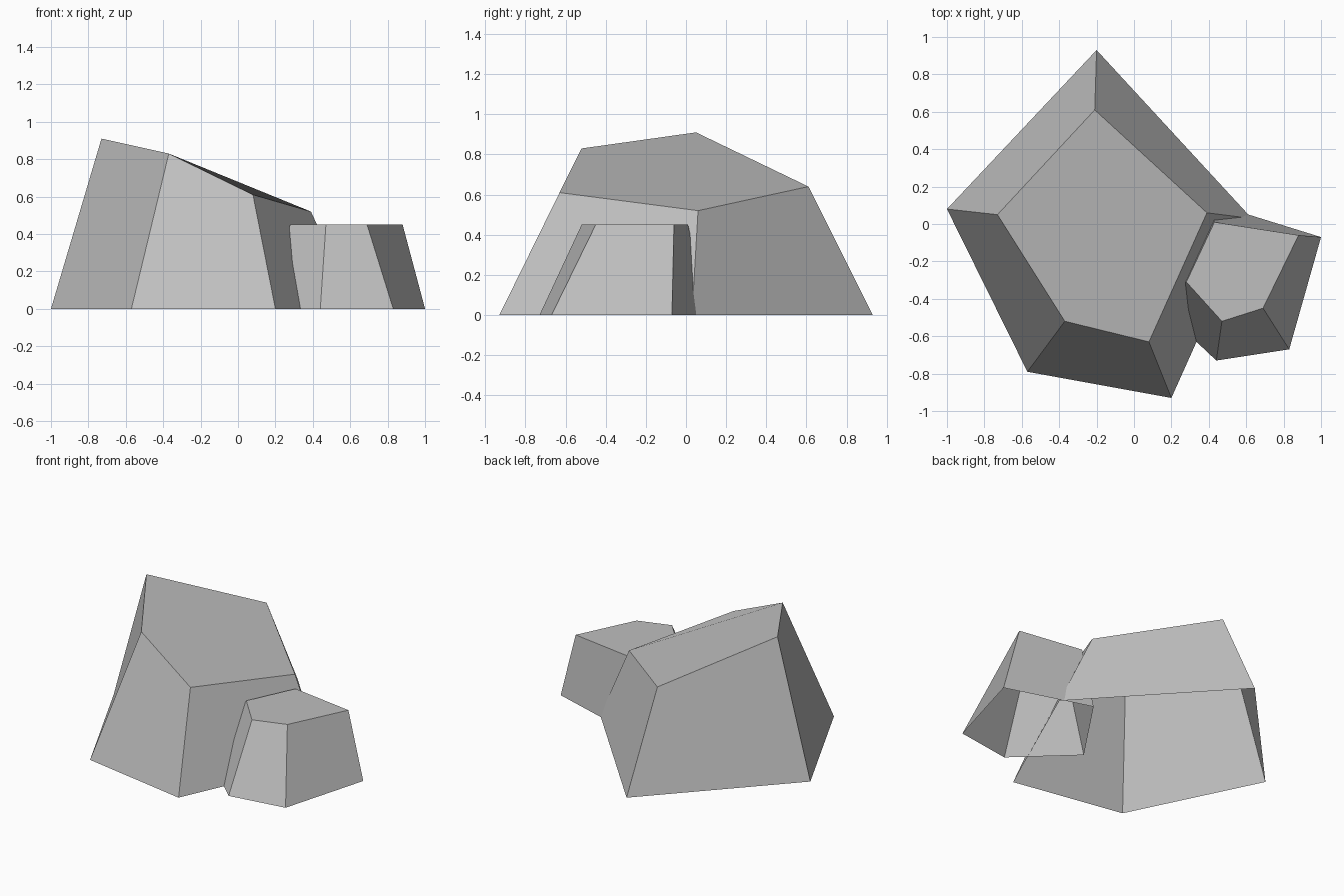
import bpy
import bmesh

cube = bpy.data.objects.get("Cube")
if cube:
    bpy.data.objects.remove(cube, do_unlink=True)

# One plain grey stone colour
STONE = (0.52, 0.52, 0.52, 1.0)
stone = bpy.data.materials.new("stone_grey")
stone.use_nodes = True
stone.diffuse_color = STONE
shader = stone.node_tree.nodes["Principled BSDF"]
shader.inputs["Base Color"].default_value = STONE
shader.inputs["Roughness"].default_value = 1.0


def make_rock(name, base, top):
    """Faceted rock: a ground outline joined to a top outline, open below."""
    bm = bmesh.new()
    low = [bm.verts.new((x, y, 0)) for x, y in base]
    high = [bm.verts.new(p) for p in top]
    count = len(low)
    for i in range(count):
        j = (i + 1) % count
        bm.faces.new((low[i], low[j], high[j], high[i]))
    bm.faces.new(high)
    mesh = bpy.data.meshes.new(name)
    bm.to_mesh(mesh)
    bm.free()
    mesh.materials.append(stone)
    rock = bpy.data.objects.new(name, mesh)
    bpy.context.collection.objects.link(rock)
    return rock


# Large rock with a sloping top
make_rock(
    "large_rock",
    [(-1, 0.08), (-0.57, -0.79), (0.2, -0.93), (0.63, 0.03), (-0.2, 0.93)],
    [(-0.73, 0.05, 0.91), (-0.37, -0.52, 0.83), (0.08, -0.63, 0.61),
     (0.39, 0.06, 0.52), (-0.21, 0.61, 0.64)],
)

# Small flat-topped rock leaning into the large one
SMALL_HEIGHT = 0.45
small_top = [(0.28, -0.31), (0.47, -0.52), (0.69, -0.45), (0.88, -0.06), (0.43, 0.01)]
make_rock(
    "small_rock",
    [(0.08, -0.39), (0.44, -0.73), (0.83, -0.67), (1, -0.07), (0.42, 0.11)],
    [(x, y, SMALL_HEIGHT) for x, y in small_top],
)
